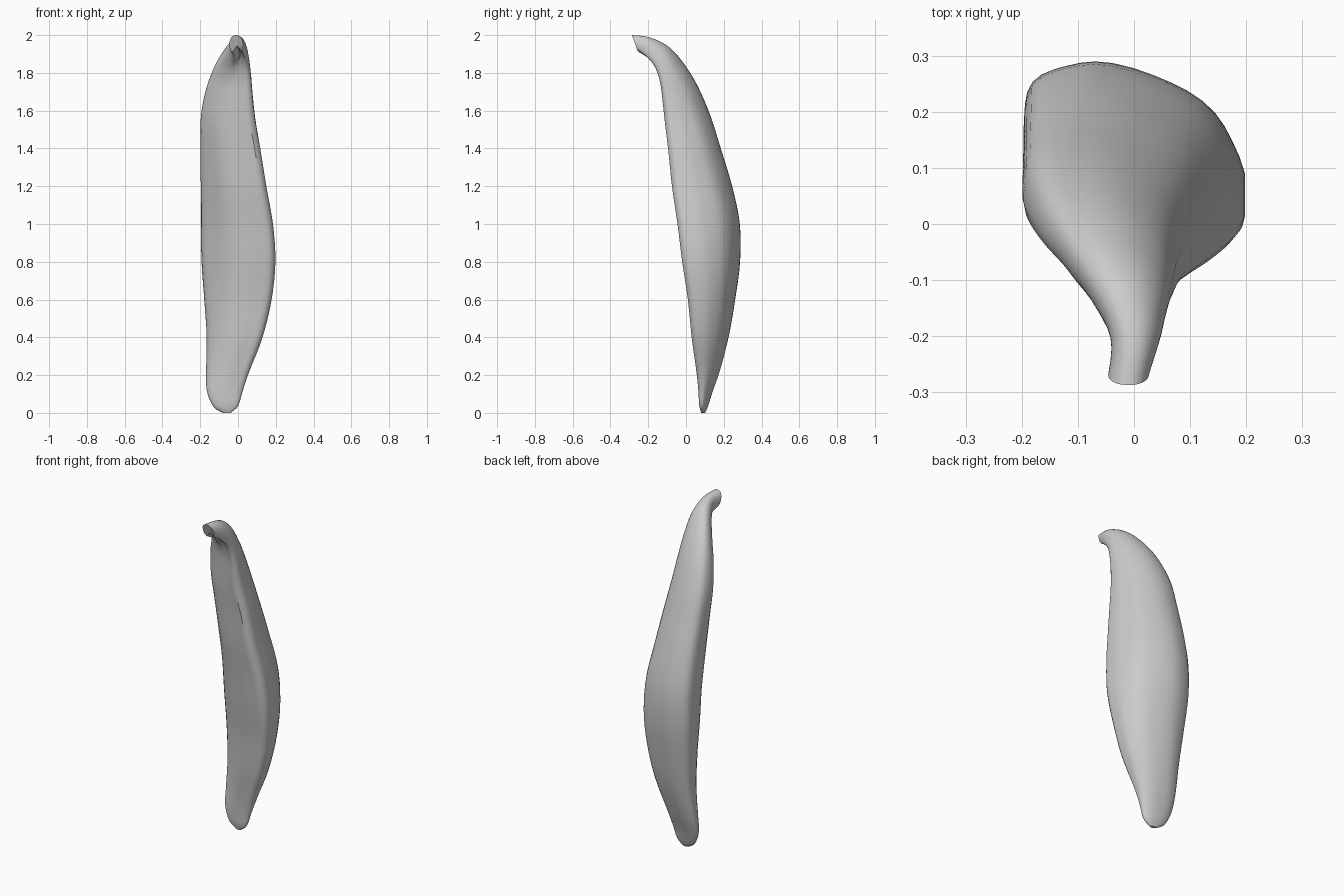
import bpy, bmesh, math
from mathutils import Vector

cube = bpy.data.objects.get("Cube")
if cube:
    bpy.data.objects.remove(cube, do_unlink=True)

SIDES, STEPS = 40, 4

# Husk cross-sections: front y, front z, back y, back z, min x, max x
sections = [
    (.08, .00, .10, .00, -.08, -.04),
    (.07, .04, .115, .03, -.13, .00),
    (.065, .12, .14, .11, -.165, .025),
    (.055, .22, .178, .22, -.17, .06),
    (.03, .40, .225, .40, -.168, .13),
    (.01, .60, .26, .60, -.182, .178),
    (-.02, .80, .286, .80, -.197, .198),
    (-.045, 1.0, .285, 1.0, -.20, .185),
    (-.075, 1.2, .245, 1.2, -.20, .15),
    (-.097, 1.4, .185, 1.4, -.20, .118),
    (-.117, 1.54, .128, 1.58, -.198, .092),
    (-.132, 1.65, .058, 1.74, -.17, .078),
    (-.145, 1.74, -.018, 1.86, -.127, .07),
    (-.17, 1.81, -.10, 1.945, -.08, .06),
    (-.205, 1.86, -.20, 1.99, -.042, .047),
    (-.25, 1.90, -.287, 2.0, -.046, .026),
]


def spline(p0, p1, p2, p3, t):
    """Smooth blend from p1 to p2."""
    return [0.5 * (2 * b + (c - a) * t + (2 * a - 5 * b + 4 * c - d) * t * t
                   + (3 * b - a - 3 * c + d) * t ** 3)
            for a, b, c, d in zip(p0, p1, p2, p3)]


def ring_points(section, v):
    """Skewed, boxy oval with soft lengthwise folds and a groove towards the stem."""
    yf, zf, yb, zb, x0, x1 = section
    body = math.sin(math.pi * min(v, .9) / .9)
    skew = .38 * min(1, (1 - v) / .2)
    groove = .85 * max(0, (v - .45) / .55) ** 1.8
    slant = .12 * body + .45 * math.exp(-((v - .78) / .13) ** 2)
    points = []
    for i in range(SIDES):
        a = 2 * math.pi * i / SIDES
        fold = 1 + body * .014 * (math.sin(7 * a + 4 * v) - .5)
        c, s = math.cos(a), math.sin(a - skew)
        c = math.copysign(abs(c) ** .92, c) * fold
        s = math.copysign(abs(s) ** .92, s) * fold
        # Fuller front left corner, slanted front right corner
        corner = .15 * body * max(0, c) * max(0, -s)
        cut = slant * max(0, -c) * max(0, -s)
        c, s = min(1, c + corner + cut), max(-1, s - corner + cut)
        # Groove along the front
        if s < 0:
            s -= s * groove * math.exp(-((c - .15) / .5) ** 2)
        k = (s + 1) / 2
        points.append(Vector(((x0 + x1) / 2 + (x1 - x0) / 2 * c,
                              yf + (yb - yf) * k, zf + (zb - zf) * k)))
    return points


# Loft the rings into a curved husk
bm = bmesh.new()
last = len(sections) - 1
rings = []
for n in range(last * STEPS + 1):
    j = min(n // STEPS, last - 1)
    near = [sections[max(0, min(last, j + o))] for o in (-1, 0, 1, 2)]
    section = spline(*near, n / STEPS - j)
    rings.append([bm.verts.new(p) for p in ring_points(section, n / (last * STEPS))])
for low, high in zip(rings, rings[1:]):
    for i in range(SIDES):
        k = (i + 1) % SIDES
        bm.faces.new((low[i], low[k], high[k], high[i]))

# Closed bottom and stem end
bm.faces.new(list(reversed(rings[0])))
bm.faces.new(rings[-1])
bmesh.ops.recalc_face_normals(bm, faces=bm.faces[:])

mesh = bpy.data.meshes.new("pod_husk")
bm.to_mesh(mesh)
bm.free()
husk = bpy.data.objects.new("pod_husk", mesh)
bpy.context.collection.objects.link(husk)

# Plain grey husk
grey = bpy.data.materials.new("pale_grey")
grey.use_nodes = True
colour = (.6, .6, .6, 1)
grey.diffuse_color = colour
grey.node_tree.nodes["Principled BSDF"].inputs["Base Color"].default_value = colour
mesh.materials.append(grey)

bpy.context.view_layer.objects.active = husk
husk.select_set(True)
bpy.ops.object.shade_smooth_by_angle(angle=math.radians(35))
